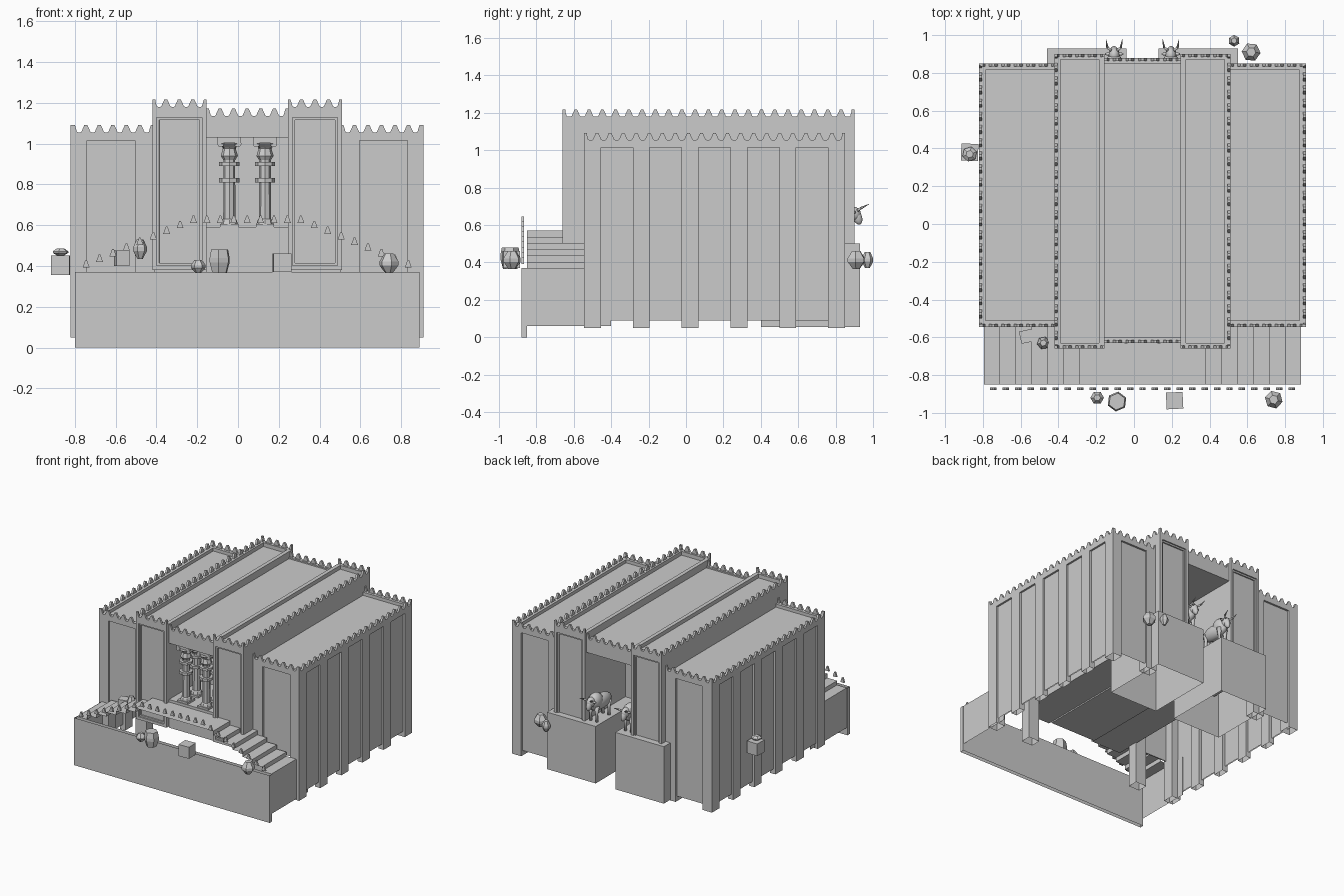
import bpy, bmesh, math
from mathutils import Matrix, Vector

if "Cube" in bpy.data.objects:
    bpy.data.objects.remove(bpy.data.objects["Cube"])

C = 0.045  # centre line of the palace


def finish(name, bm):
    bmesh.ops.recalc_face_normals(bm, faces=bm.faces)
    me = bpy.data.meshes.new(name)
    bm.to_mesh(me)
    bm.free()
    ob = bpy.data.objects.new(name, me)
    bpy.context.collection.objects.link(ob)
    return ob


def add_box(bm, x0, x1, y0, y1, z0, z1, rot=0):
    m = (Matrix.Translation(((x0 + x1) / 2, (y0 + y1) / 2, (z0 + z1) / 2))
         @ Matrix.Rotation(rot, 4, 'Z')
         @ Matrix.Diagonal((abs(x1 - x0), y1 - y0, z1 - z0, 1)))
    bmesh.ops.create_cube(bm, size=1, matrix=m)


def boxes(name, specs, open_below=-1, open_top=False):
    """Boxes; bottoms lower than open_below (and optionally tops) are left open."""
    bm = bmesh.new()
    for s in specs:
        add_box(bm, *s)
    bm.normal_update()
    gone = [f for f in bm.faces
            if (f.normal.z < -.9 and f.calc_center_median().z < open_below)
            or (open_top and f.normal.z > .9)]
    bmesh.ops.delete(bm, geom=gone, context='FACES')
    return finish(name, bm)


def lathe(bm, x, y, prof, n=6, rot=0.0):
    rings = [[bm.verts.new((x + r * math.cos(rot + 2 * math.pi * i / n),
                            y + r * math.sin(rot + 2 * math.pi * i / n), z))
              for i in range(n)] for r, z in prof]
    for a, b in zip(rings, rings[1:]):
        for i in range(n):
            bm.faces.new((a[i], a[(i + 1) % n], b[(i + 1) % n], b[i]))
    bm.faces.new(rings[0][::-1])
    bm.faces.new(rings[-1])


HALF = [(.007, .042), (.022, .008), (.036, 0)]
TOOTH = [(-u, v) for u, v in HALF[::-1]] + HALF
START = [(0, 0), (0, .042), (.012, .042)] + HALF[1:]
END = [(-u, v) for u, v in START]


def add_prism(bm, prof, pos, along, t):
    a = Vector(along).normalized()
    nrm = Vector((-a.y, a.x, 0)) * t / 2
    pts = [Vector(pos) + a * u + Vector((0, 0, v)) for u, v in prof]
    f = [bm.verts.new(p + nrm) for p in pts]
    g = [bm.verts.new(p - nrm) for p in pts]
    bm.faces.new(f)
    bm.faces.new(g[::-1])
    for i in range(len(f)):
        j = (i + 1) % len(f)
        bm.faces.new((f[i], g[i], g[j], f[j]))


def battlement(bm, p, q, z):
    p, q = Vector((*p, z)), Vector((*q, z))
    d = q - p
    n = round(d.length / .07)
    for i in range(n + 1):
        prof = START if i == 0 else END if i == n else TOOTH
        add_prism(bm, prof, p + d * (i / n), d, .016)


def rim(x0, x1, y0, y1, z0, z1, w):
    return [(x0, x1, y0, y0 + w, z0, z1), (x0, x1, y1 - w, y1, z0, z1),
            (x0, x0 + w, y0, y1, z0, z1), (x1 - w, x1, y0, y1, z0, z1)]


def X(s, a, b):
    return tuple(sorted((C + s * a, C + s * b)))


teeth = bmesh.new()
for s, side in ((-1, "left"), (1, "right")):
    # side wing: roof, rim, thin recessed walls and hollow pilasters
    x0, x1 = X(s, .455, .865)
    parts = rim(x0, x1, -.545, .85, 1.015, 1.055, .035)
    parts.pop(3 if s < 0 else 2)
    parts.append((x0, x1, -.54, .845, 1.015, 1.03))
    parts.append((*X(s, .842, .85), -.53, .83, .09, 1.03))
    parts.append((*X(s, .455, .845), -.53, -.522, .37, 1.03))
    parts.append((*X(s, .455, .845), .827, .835, .09, 1.03))
    for i in range(6):
        y = -.545 + i * .261
        inner = .785 if i in (0, 5) else .82
        parts.append((*X(s, inner, .865), y, y + .09, .05, 1.02))
    for y in (-.545, .77):
        parts.append((*X(s, .455, .55), y, y + .08, .05, 1.02))
    boxes(side + "_wing", parts, .2)
    xo, xi = C + s * .857, C + s * .46
    battlement(teeth, (xo, -.545), (xo, .85), 1.05)
    for y in (-.537, .842):
        battlement(teeth, (xo, y), (xi, y), 1.05)

    # tower with doubly recessed panels front and back
    x0, x1 = X(s, .2, .465)
    bm = bmesh.new()
    add_box(bm, x0, x1, -.66, .90, .38, 1.15)
    bm.normal_update()
    for f in [f for f in bm.faces if abs(f.normal.y) > .9]:
        inward = f.normal * -.01
        for k in (.03, .017):
            bmesh.ops.inset_region(bm, faces=[f], thickness=k, depth=0)
            bmesh.ops.inset_region(bm, faces=[f], thickness=.0006, depth=0)
            bmesh.ops.translate(bm, verts=list(f.verts), vec=inward)
    for b in rim(x0, x1, -.66, .90, 1.15, 1.18, .03):
        add_box(bm, *b)
    finish(side + "_tower", bm)
    xo = C + s * .457
    battlement(teeth, (xo, -.66), (xo, .90), 1.175)
    for y in (-.652, .892):
        battlement(teeth, (x0, y), (x1, y), 1.175)

    # rear pedestal and stair flank
    boxes(side + "_pedestal", [(*X(s, .085, .505), .40, .93, .055, .50)], .2)
    boxes(side + "_stair_flank", [(*X(s, .837, .842), -.85, -.40, .06, .37)], .2, True)

    # bull facing the rear
    bx = C + s * .15
    bm = bmesh.new()

    def ball(p, r, tilt=0):
        m = (Matrix.Translation(p) @ Matrix.Rotation(tilt, 4, 'X')
             @ Matrix.Diagonal((*r, 1)))
        bmesh.ops.create_uvsphere(bm, u_segments=12, v_segments=8, radius=1, matrix=m)

    ball((bx, .78, .625), (.048, .125, .058))
    ball((bx, .84, .65), (.048, .068, .062))
    ball((bx, .895, .66), (.03, .04, .038))
    ball((bx, .915, .645), (.021, .025, .045), .35)
    for k in (-1, 1):
        for y in (.71, .86):
            lathe(bm, bx + k * .026, y, [(.012, .5), (.011, .56), (.022, .62)])
        ball((bx + k * .032, .90, .668), (.018, .008, .008))
        pts = [Vector((bx + k * .012, .915, .675)), Vector((bx + k * .036, .935, .69)),
               Vector((bx + k * .043, .978, .712))]
        for a, b, r0, r1 in ((pts[0], pts[1], .008, .007), (pts[1], pts[2], .007, .001)):
            d = b - a
            m = Matrix.Translation((a + b) / 2) @ d.to_track_quat('Z', 'Y').to_matrix().to_4x4()
            bmesh.ops.create_cone(bm, cap_ends=True, segments=6, radius1=r0, radius2=r1,
                                  depth=d.length, matrix=m)
    for f in bm.faces:
        f.smooth = True
    finish(side + "_bull", bm)

    # columns with square base, ringed shaft and scrolled capital
    for j, y in enumerate((-.58, -.45)):
        x = C + s * .0875
        bm = bmesh.new()
        add_box(bm, x - .045, x + .045, y - .045, y + .045, .59, .605)
        lathe(bm, x, y, [(.042, .605), (.036, .625), (.03, .63), (.028, .97), (.036, .98)], 8)
        for z in (.81, .89):
            lathe(bm, x, y, [(.05, z), (.05, z + .02)], 8)
        lathe(bm, x, y, [(.03, .92), (.042, .94), (.03, .98), (.055, 1.0)], 8)
        add_box(bm, x - .058, x + .058, y - .035, y + .035, 1.005, 1.03)
        for k in (-1, 1):
            m = Matrix.Translation((x + k * .042, y, 1.0)) @ Matrix.Rotation(math.pi / 2, 4, 'X')
            bmesh.ops.create_cone(bm, cap_ends=True, segments=8, radius1=.018, radius2=.018,
                                  depth=.075, matrix=m)
        finish(f"{side}_column_{j + 1}", bm)

# central hall: floor, inner block, roof and lintels
boxes("central_hall", [(C - .2, C + .2, -.63, -.25, .37, .59),
                       (C - .2, C + .2, -.25, .40, .37, 1.05),
                       (C - .2, C + .2, -.625, .875, 1.03, 1.125),
                       (C - .2, C + .2, -.63, -.60, 1.03, 1.135),
                       (C - .2, C + .2, .85, .88, 1.03, 1.135)])
for y in (-.622, .872):
    battlement(teeth, (C - .2, y), (C + .2, y), 1.13)
finish("battlements", teeth)

# front retaining wall, hollow
boxes("front_wall", [(C - .845, C + .845, -.88, -.85, 0, .37)], .2, True)

# double staircase as a folded sheet
half = [(.84, .34)]
for i in range(7):
    z = .37 + i * .0333
    half += [(.84 - i * .084, z), (.84 - (i + 1) * .084, z)]
prof = [(C - x, z) for x, z in half] + [(C + x, z) for x, z in half[::-1]]
bm = bmesh.new()
rows = [[bm.verts.new((x, y, z)) for x, z in prof] for y in (-.85, -.545)]
for i in range(len(prof) - 1):
    bm.faces.new((rows[0][i], rows[0][i + 1], rows[1][i + 1], rows[1][i]))
finish("staircase", bm)

# small pointed crenels following the stair slope
bm = bmesh.new()
SPIKE = [(-.017, 0), (.017, 0), (.004, .036), (-.004, .036)]
for i in range(-12, 13):
    x = i * .0658
    z = min(.61, .392 + (.79 - abs(x)) * .418)
    add_prism(bm, SPIKE, (C + x, -.872, z), (1, 0, 0), .013)
finish("stair_crenels", bm)

# hexagonal jars: x, y, radius, bottom, top
ROUND = [(.4, 0), (1, .4), (1, .6), (.5, 1)]
BARREL = [(.72, 0), (1, .45), (1, .65), (.85, 1)]
for i, (x, y, r, z0, z1, shape) in enumerate([
        (-.195, -.92, .036, .365, .43, ROUND), (-.09, -.94, .053, .365, .48, BARREL),
        (.74, -.93, .048, .365, .46, ROUND), (-.48, -.63, .034, .435, .53, ROUND),
        (.53, .97, .031, .37, .455, ROUND), (.62, .91, .05, .365, .46, ROUND),
        (-.87, .37, .04, .45, .485, ROUND)]):
    bm = bmesh.new()
    lathe(bm, x, y, [(r * a, z0 + (z1 - z0) * b) for a, b in shape], 6, .4 * i)
    finish(f"jar_{i + 1}", bm)

# crates
for i, (x, y, w, z0, z1, rot) in enumerate([(.215, -.935, .088, .37, .46, .05),
        (-.57, -.595, .066, .40, .475, .2), (-.87, .38, .09, .355, .45, -.03)]):
    boxes(f"crate_{i + 1}", [(x - w / 2, x + w / 2, y - w / 2, y + w / 2, z0, z1, rot)])
